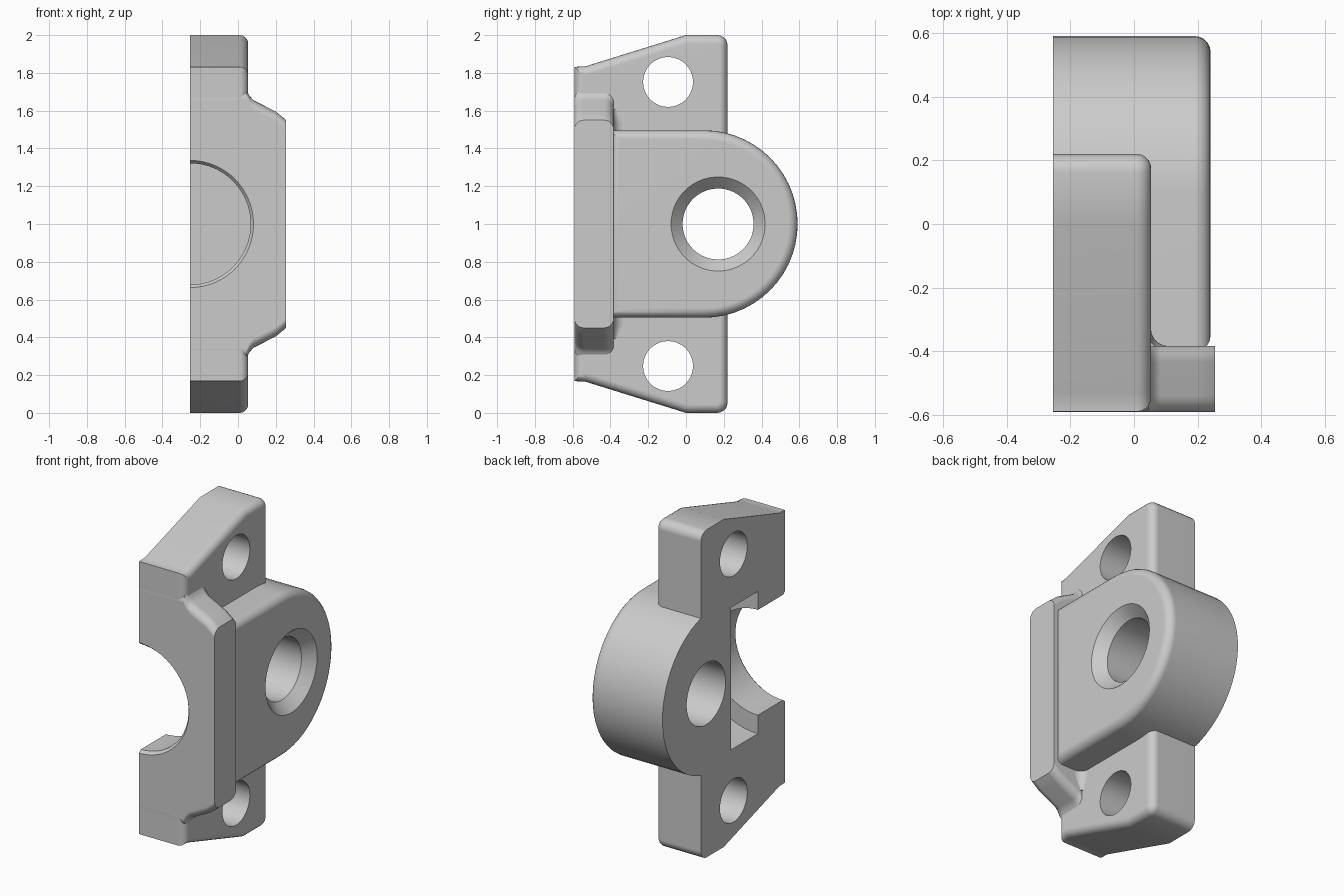
import bpy, bmesh
from math import sin, cos, pi, radians
from mathutils import Vector

if "Cube" in bpy.data.objects:
    bpy.data.objects.remove(bpy.data.objects["Cube"], do_unlink=True)

BACK = -0.255
QUARTER = [i * pi / 10 for i in range(6)]
grey = bpy.data.materials.new("light grey")
grey.use_nodes = True
grey.diffuse_color = (0.6, 0.6, 0.6, 1)
grey.node_tree.nodes["Principled BSDF"].inputs["Base Color"].default_value = (0.6, 0.6, 0.6, 1)


def loft(name, axis, sections):
    """Solid through (distance, outline) sections stacked along an axis."""
    def point(p, d):
        return {"X": (d, p[0], p[1]), "Y": (p[0], d, p[1]), "Z": (p[0], p[1], d)}[axis]
    bm = bmesh.new()
    rings = [[bm.verts.new(point(p, d)) for p in outline] for d, outline in sections]
    n = len(rings[0])
    bm.faces.new(rings[0])
    bm.faces.new(rings[-1])
    for a, b in zip(rings, rings[1:]):
        for i in range(n):
            j = (i + 1) % n
            bm.faces.new((a[i], a[j], b[j], b[i]))
    bmesh.ops.recalc_face_normals(bm, faces=bm.faces)
    mesh = bpy.data.meshes.new(name)
    bm.to_mesh(mesh)
    bm.free()
    mesh.materials.append(grey)
    obj = bpy.data.objects.new(name, mesh)
    bpy.context.collection.objects.link(obj)
    return obj


def turned(name, axis, centre, sections):
    """Round cutter through (distance, radius) steps."""
    angles = [(i + 0.5) * pi / 24 for i in range(48)]
    cutter = loft(name, axis, [(d, [(centre[0] + r * cos(t), centre[1] + r * sin(t)) for t in angles])
                               for d, r in sections])
    cutter.hide_render = True
    return cutter


def inset(outline, d):
    """Move every side of a clockwise outline inward by d, keeping corners mitred."""
    pts = [Vector(p) for p in outline]
    result = []
    for i, p in enumerate(pts):
        u = (p - pts[i - 1]).normalized()
        v = (pts[(i + 1) % len(pts)] - p).normalized()
        a, b = Vector((u.y, -u.x)), Vector((v.y, -v.x))
        result.append(tuple(p + (a + b) * (d / (1 + a.dot(b)))))
    return result


def rounded_plate(name, outline, hi, r):
    """Slab along x, flat at the back, whose far rim is rounded."""
    return loft(name, "X", [(BACK, outline)] +
                [(hi - r + r * sin(t), inset(outline, r * (1 - cos(t)))) for t in QUARTER])


def cut(body, cutters):
    for cutter in cutters:
        mod = body.modifiers.new(cutter.name, 'BOOLEAN')
        mod.operation = 'DIFFERENCE'
        mod.solver = 'EXACT'
        mod.object = cutter
        bpy.context.view_layer.objects.active = body
        bpy.ops.object.modifier_apply(modifier=mod.name)


def mirrored(half):
    """Complete an upper half outline by reflection about z = 1."""
    return half + [(a, 2 - b) for a, b in reversed(half)]


# Mounting plate with tapered ends and rounded rear corners
corner = [(0.165 + 0.055 * sin(t), 1.945 + 0.055 * cos(t)) for t in QUARTER]
plate = rounded_plate("bracket_body", mirrored([(-0.59, 1.832), (-0.535, 1.834), (0, 2)] + corner),
                      0.054, 0.045)


# Front flange with sloped ends, rounded along their front and rear edges
def flange_outline(drop):
    half = [(BACK, 1.71), (0.045, 1.71), (0.06, 1.68), (0.082, 1.655), (0.2, 1.595), (0.255, 1.55)]
    return mirrored([(x, z - drop) for x, z in half])


R = 0.05
rim = [(R * (1 - cos(t)), R * (1 - sin(t))) for t in QUARTER]
sections = [(-0.591 + d, flange_outline(drop)) for d, drop in rim]
sections += [(-0.383 - d, flange_outline(drop)) for d, drop in reversed(rim)]
flange = loft("front_flange", "Y", sections)

# Rounded boss
arc = [(0.095 + 0.496 * sin(t), 1 + 0.496 * cos(t)) for t in (pi * i / 28 for i in range(29))]
boss = rounded_plate("rounded_boss", [(-0.40, 1.496)] + arc + [(-0.40, 0.504)], 0.241, 0.05)


# Concave fillets between plate and flange, above and below the boss
def cove(r):
    x, y = 0.053, -0.384
    curve = [(x + r * (1 - sin(t)), y + r * (1 - cos(t))) for t in QUARTER]
    return [(x - 0.02, y - 0.015), (x + r, y - 0.015)] + curve + [(x - 0.02, y + r)]


fillets = [loft(side + "_flange_fillet", "Z",
                [(1 + s * 0.45, cove(0.055)), (1 + s * 0.53, cove(0.055)), (1 + s * 0.61, cove(0.02))])
           for side, s in (("upper", 1), ("lower", -1))]

# Bolt holes, countersunk bore, and the front opening widening to an inner pocket
bolts = [turned("bolt_cutter", "X", (-0.095, z), [(-0.5, 0.132), (0.5, 0.132)]) for z in (0.248, 1.752)]
bore = turned("bore_cutter", "X", (0.17, 1), [(-0.5, 0.188), (0.178, 0.188), (0.247, 0.255)])
opening = turned("opening_cutter", "Y", (BACK, 1),
                 [(-0.7, 0.338), (-0.592, 0.338), (-0.572, 0.322),
                  (-0.33, 0.322), (-0.33, 0.435), (-0.07, 0.435)])
cut(plate, bolts + [bore, opening])
cut(flange, [opening])
cut(boss, [bore, opening])
for cutter in bolts + [bore, opening]:
    bpy.data.objects.remove(cutter, do_unlink=True)

# Smooth shading with crisp machined edges
bpy.ops.object.select_all(action='DESELECT')
for part in [plate, flange, boss] + fillets:
    part.select_set(True)
bpy.context.view_layer.objects.active = plate
bpy.ops.object.shade_smooth_by_angle(angle=radians(30))
for part in (plate, flange, boss):
    part.modifiers.new("flat_face_shading", 'WEIGHTED_NORMAL').keep_sharp = True
